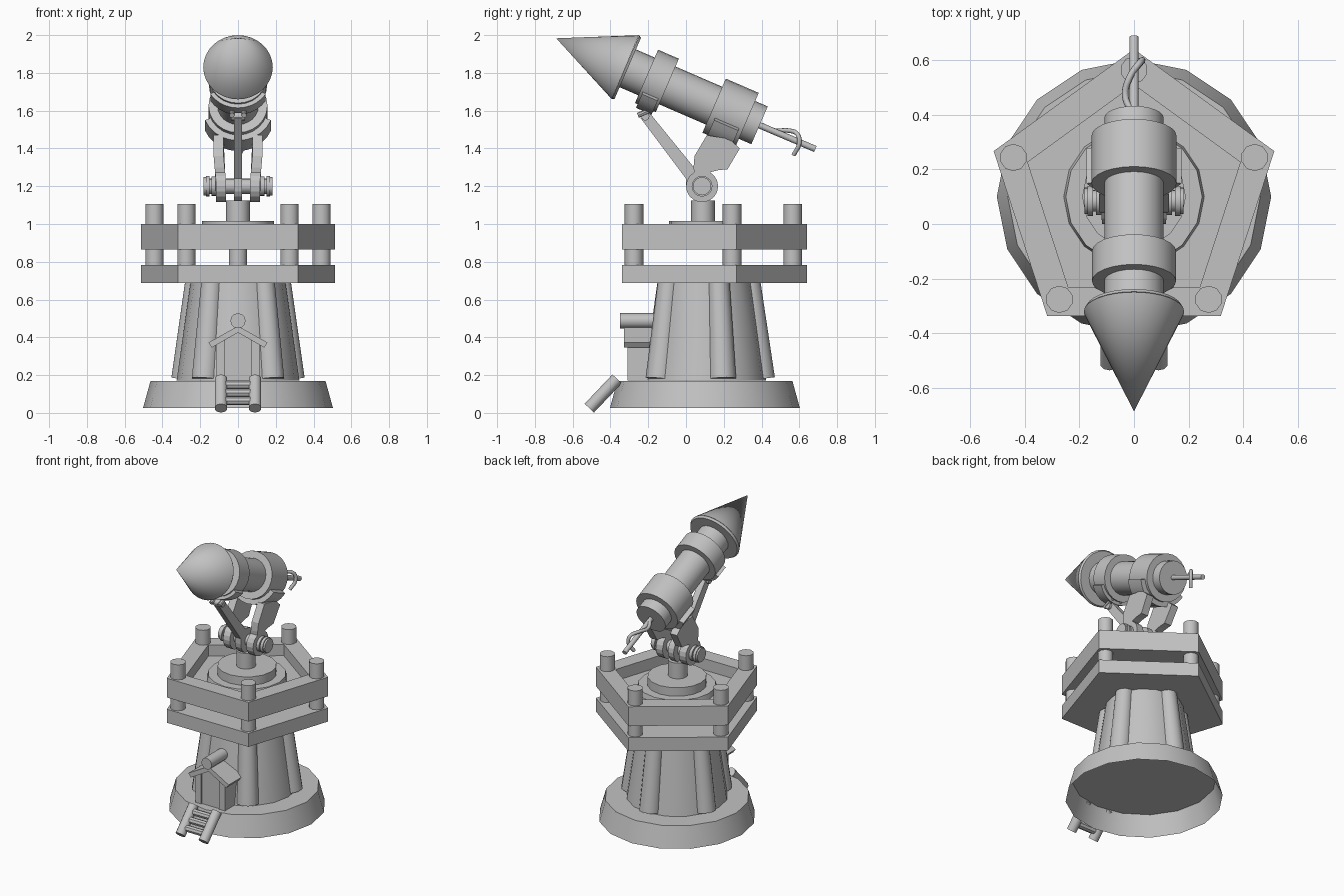
import bpy, bmesh, math
from mathutils import Vector

if "Cube" in bpy.data.objects:
    bpy.data.objects.remove(bpy.data.objects["Cube"])

grey = bpy.data.materials.new("plain grey")
grey.diffuse_color = (0.54, 0.54, 0.54, 1)
grey.use_nodes = True
grey.node_tree.nodes["Principled BSDF"].inputs["Base Color"].default_value = grey.diffuse_color
CY = 0.1  # tower centre in y


def finish(name, bm, smooth=True):
    bmesh.ops.recalc_face_normals(bm, faces=bm.faces)
    me = bpy.data.meshes.new(name)
    bm.to_mesh(me)
    bm.free()
    me.materials.append(grey)
    ob = bpy.data.objects.new(name, me)
    bpy.context.collection.objects.link(ob)
    if smooth:
        bpy.context.view_layer.objects.active = ob
        ob.select_set(True)
        bpy.ops.object.shade_smooth_by_angle(angle=math.radians(40))
        ob.select_set(False)
    return ob


def rod(name, a, b, r1, r2=None, n=16, open_start=False):
    """Cylinder or cone from point a to point b."""
    a, b = Vector(a), Vector(b)
    bm = bmesh.new()
    bmesh.ops.create_cone(bm, cap_ends=True, segments=n, radius1=r1,
                          radius2=r1 if r2 is None else r2, depth=(b - a).length)
    if open_start:
        caps = [f for f in bm.faces if all(v.co.z < 0 for v in f.verts)]
        bmesh.ops.delete(bm, geom=caps, context="FACES_ONLY")
    rot = Vector((0, 0, 1)).rotation_difference(b - a).to_matrix().to_4x4()
    rot.translation = (a + b) / 2
    bm.transform(rot)
    return finish(name, bm)


def extrude(name, pts, axis, lo, hi, smooth=False):
    """Prism of a 2D outline along x (yz), y (xz) or z (xy)."""
    bm = bmesh.new()
    put = {"x": lambda p, t: (t, p[0], p[1]), "y": lambda p, t: (p[0], t, p[1]),
           "z": lambda p, t: (p[0], p[1], t)}[axis]
    f = bm.faces.new([bm.verts.new(put(p, lo)) for p in pts])
    g = bmesh.ops.extrude_face_region(bm, geom=[f])
    step = Vector(put((0, 0), hi - lo))
    bmesh.ops.translate(bm, vec=step, verts=[v for v in g["geom"] if isinstance(v, bmesh.types.BMVert)])
    return finish(name, bm, smooth)


def polar(r, i, z=None):
    """Point at pentagon corner i."""
    t = math.radians(90 + 72 * i)
    p = (r * math.cos(t), CY + r * math.sin(t))
    return p if z is None else (*p, z)


def wire(name, pts, r):
    cu = bpy.data.curves.new(name, "CURVE")
    cu.dimensions = "3D"
    cu.bevel_depth, cu.bevel_resolution, cu.resolution_u = r, 2, 6
    cu.use_fill_caps = True
    sp = cu.splines.new("BEZIER")
    sp.bezier_points.add(len(pts) - 1)
    for bp, p in zip(sp.bezier_points, pts):
        bp.co = p
        bp.handle_left_type = bp.handle_right_type = "AUTO"
    cu.materials.append(grey)
    ob = bpy.data.objects.new(name, cu)
    bpy.context.collection.objects.link(ob)


# Tower: hollow foot, core and five leaning pillars
rod("foot", (0, CY, 0.025), (0, CY, 0.17), 0.503, 0.463, 16, open_start=True)
rod("tower_core", (0, CY, 0.171), (0, CY, 0.7), 0.325, 0.25, 16)
for i in range(5):
    rod("pillar", polar(0.298, i, 0.18), polar(0.235, i, 0.7), 0.073, 0.058, 10)

# Pentagon decks, upper rail and posts
extrude("lower_deck", [polar(0.541, i) for i in range(5)], "z", 0.687, 0.782)
extrude("upper_deck", [polar(0.5, i) for i in range(5)], "z", 0.867, 0.92)
bm = bmesh.new()
rings = [[bm.verts.new(polar(r, i, z)) for i in range(5)]
         for r, z in ((0.541, 0.865), (0.541, 1.0), (0.41, 1.0), (0.41, 0.865))]
for k in range(4):
    p, q = rings[k], rings[(k + 1) % 4]
    for i in range(5):
        j = (i + 1) % 5
        bm.faces.new((p[i], p[j], q[j], q[i]))
finish("upper_rail", bm, False)
for i in range(5):
    rod("post", polar(0.465, i, 0.74), polar(0.465, i, 1.105), 0.05, n=10)

# Turntable and mast
rod("turntable_ring", (0, CY, 0.9), (0, CY, 0.955), 0.262, 0.25, n=16)
rod("turntable", (0, CY, 0.92), (0, CY, 1.015), 0.19, n=16)
rod("mast", (0, 0.09, 1.0), (0, 0.09, 1.125), 0.063)

# Rocket along a tilted axis: s runs tailward, n is up from the axis
TILT = math.radians(23.4)
C = Vector((0, -0.31, 1.825))
D = Vector((0, math.cos(TILT), -math.sin(TILT)))
N = Vector((0, math.sin(TILT), math.cos(TILT)))


def on_axis(s):
    return C + D * s


rod("nose_cone", on_axis(-0.012), (0, -0.687, 1.983), 0.184, 0.0, 32)
rod("nose_rim", on_axis(0.002), on_axis(-0.012), 0.176, 0.184, 32)
rod("rocket_tube", on_axis(-0.01), on_axis(0.762), 0.109, n=24)
rod("front_band", on_axis(0.11), on_axis(0.23), 0.154, n=24)
rod("rear_band", on_axis(0.50), on_axis(0.69), 0.156, n=24)


def cradle(name, s0, s1, r0, r1, half):
    """Curved saddle hugging the underside of the rocket."""
    bm = bmesh.new()
    prev = None
    steps = 10
    for k in range(steps + 1):
        t = math.radians(-half + 2 * half * k / steps)
        out = Vector((math.sin(t), 0, 0)) - N * math.cos(t)
        ring = [bm.verts.new(on_axis(s) + out * r)
                for s, r in ((s0, r0), (s1, r0), (s1, r1), (s0, r1))]
        if prev:
            for i in range(4):
                j = (i + 1) % 4
                bm.faces.new((prev[i], prev[j], ring[j], ring[i]))
        if k in (0, steps):
            bm.faces.new(ring)
        prev = ring
    finish(name, bm)


cradle("rear_cradle", 0.53, 0.67, 0.145, 0.188, 68)
cradle("front_cradle", 0.125, 0.215, 0.145, 0.175, 57)

# Hinge: flared side arms with round lobes, pin and end nuts
PY, PZ = 0.085, 1.2
lobe = [(PY + 0.085 * math.cos(math.radians(a)), PZ + 0.085 * math.sin(math.radians(a)))
        for a in range(120, 421, 20)]
arm = lobe + [(0.17, 1.285), (0.22, 1.29), (0.285, 1.40), (0.23, 1.45),
              (0.11, 1.47), (0.045, 1.36), (0.04, 1.30)]
for s in (-1, 1):
    lo, hi = sorted((s * 0.064, s * 0.117))
    ob = extrude("arm", arm, "x", lo, hi)
    for v in ob.data.vertices:
        v.co.x += s * 0.012 * min(1, max(0, (v.co.z - 1.24) / 0.1))
    rod("pin_washer", (s * 0.115, PY, PZ), (s * 0.14, PY, PZ), 0.052)
    rod("pin_nut", (s * 0.15, PY, PZ), (s * 0.17, PY, PZ), 0.055)
    rod("pin_cap", (s * 0.165, PY, PZ), (s * 0.182, PY, PZ), 0.048)
rod("hinge_pin", (-0.17, PY, PZ), (0.17, PY, PZ), 0.04)

# Slanted strut to the front cradle
extrude("strut", lobe[3:-1] + [(0.09, 1.285), (0.05, 1.29), (-0.19, 1.585), (-0.24, 1.56), (0.0, 1.24)],
        "x", -0.022, 0.022)
rod("strut_pin", (-0.038, -0.215, 1.57), (0.038, -0.215, 1.57), 0.022, n=10)
for s in (-1, 1):
    rod("strut_lug", (s * 0.032, -0.255, 1.575), (s * 0.032, -0.17, 1.61), 0.014, n=8)

# Fuse
rod("fuse", on_axis(0.75), (0, 0.685, 1.397), 0.017, n=10)
wire("fuse_strand", [(0, 0.40, 1.525), (-0.032, 0.47, 1.495), (-0.015, 0.54, 1.495),
                     (0.02, 0.59, 1.475), (0.03, 0.60, 1.43), (0.005, 0.57, 1.365)], 0.012)

# Porch: recessed door, side walls, roof slabs and ridge log
extrude("door", [(-0.08, 0.171), (0.08, 0.171), (0.08, 0.39), (0, 0.435), (-0.08, 0.39)],
        "y", -0.302, -0.12)
for s in (-1, 1):
    extrude("porch_wall", [(s * 0.07, 0.171), (s * 0.115, 0.171), (s * 0.115, 0.37), (s * 0.07, 0.395)],
            "y", -0.31, -0.12)
    extrude("roof", [(0, 0.46), (s * 0.157, 0.372), (s * 0.138, 0.346), (0, 0.425)],
            "y", -0.328, -0.13)
rod("ridge_log", (0, -0.35, 0.488), (0, -0.16, 0.488), 0.04, n=12)

# Ladder
top, bot = Vector((0, -0.365, 0.18)), Vector((0, -0.512, 0.025))
for s in (-1, 1):
    off = Vector((s * 0.09, 0, 0))
    rod("ladder_rail", bot + off, top + off, 0.034, n=10)
for k in (0.25, 0.52, 0.79):
    p = bot.lerp(top, k)
    rod("ladder_rung", p - Vector((0.09, 0, 0)), p + Vector((0.09, 0, 0)), 0.023, n=8)
